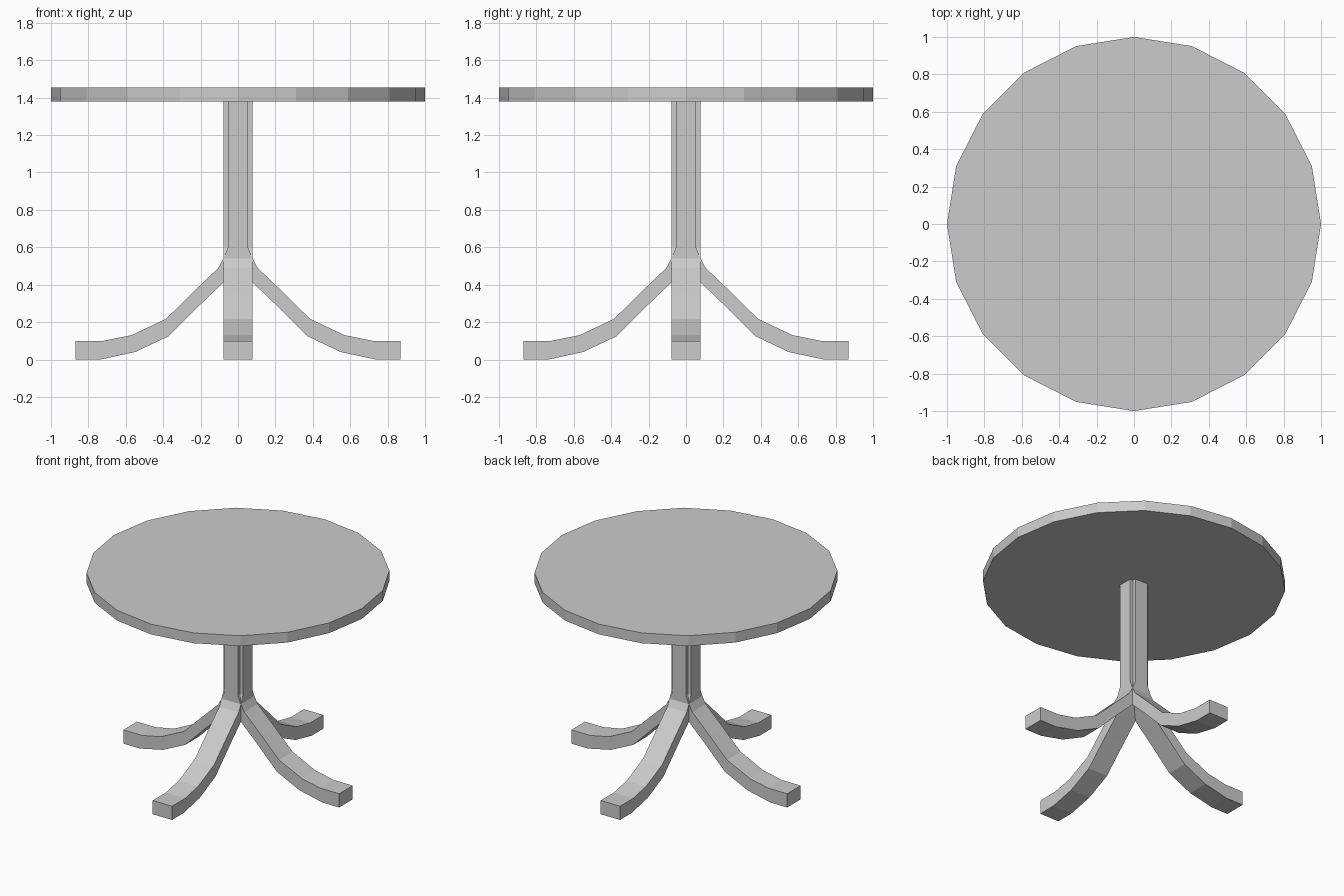
import bpy, bmesh
from math import pi, cos, sin
from mathutils import Matrix

if "Cube" in bpy.data.objects:
    bpy.data.objects.remove(bpy.data.objects["Cube"])


def prism(name, outline, depth, matrix):
    """Extrude a closed 2D outline along local z, then place it."""
    bm = bmesh.new()
    face = bm.faces.new([bm.verts.new((a, b, 0)) for a, b in outline])
    out = bmesh.ops.extrude_face_region(bm, geom=[face])
    moved = [v for v in out["geom"] if isinstance(v, bmesh.types.BMVert)]
    bmesh.ops.translate(bm, verts=moved, vec=(0, 0, depth))
    bmesh.ops.transform(bm, matrix=matrix, verts=bm.verts)
    bmesh.ops.recalc_face_normals(bm, faces=bm.faces)
    mesh = bpy.data.meshes.new(name)
    bm.to_mesh(mesh)
    bm.free()
    obj = bpy.data.objects.new(name, mesh)
    bpy.context.collection.objects.link(obj)
    return obj


# Round 20-sided top
circle = [(cos(i * pi / 10), sin(i * pi / 10)) for i in range(20)]
prism("tabletop", circle, 0.075, Matrix.Translation((0, 0, 1.38)))

# Column: square post with notched corners
R, N = 0.078, 0.053
corner = [(R, -N), (R, N), (N, N)]
plus = []
for k in range(4):
    c, s = round(cos(k * pi / 2)), round(sin(k * pi / 2))
    plus += [(c * x - s * y, s * x + c * y) for x, y in corner]
prism("column", plus, 0.90, Matrix.Translation((0, 0, 0.485)))

# Four curved legs sharing one side profile
top_edge = [(0.0, 0.60), (0.053, 0.60), (0.078, 0.54), (0.105, 0.49), (0.24, 0.36),
            (0.385, 0.217), (0.57, 0.13), (0.72, 0.10), (0.87, 0.10)]
bottom_edge = [(0.87, 0.0), (0.735, 0.0), (0.55, 0.04), (0.37, 0.125),
               (0.20, 0.295), (0.075, 0.415), (0.0, 0.49)]
stand = Matrix.Rotation(pi / 2, 4, 'X')
for k, side in enumerate(("right", "back", "left", "front")):
    prism(side + "_leg", top_edge + bottom_edge, 2 * R,
          Matrix.Rotation(k * pi / 2, 4, 'Z') @ Matrix.Translation((0, R, 0)) @ stand)
